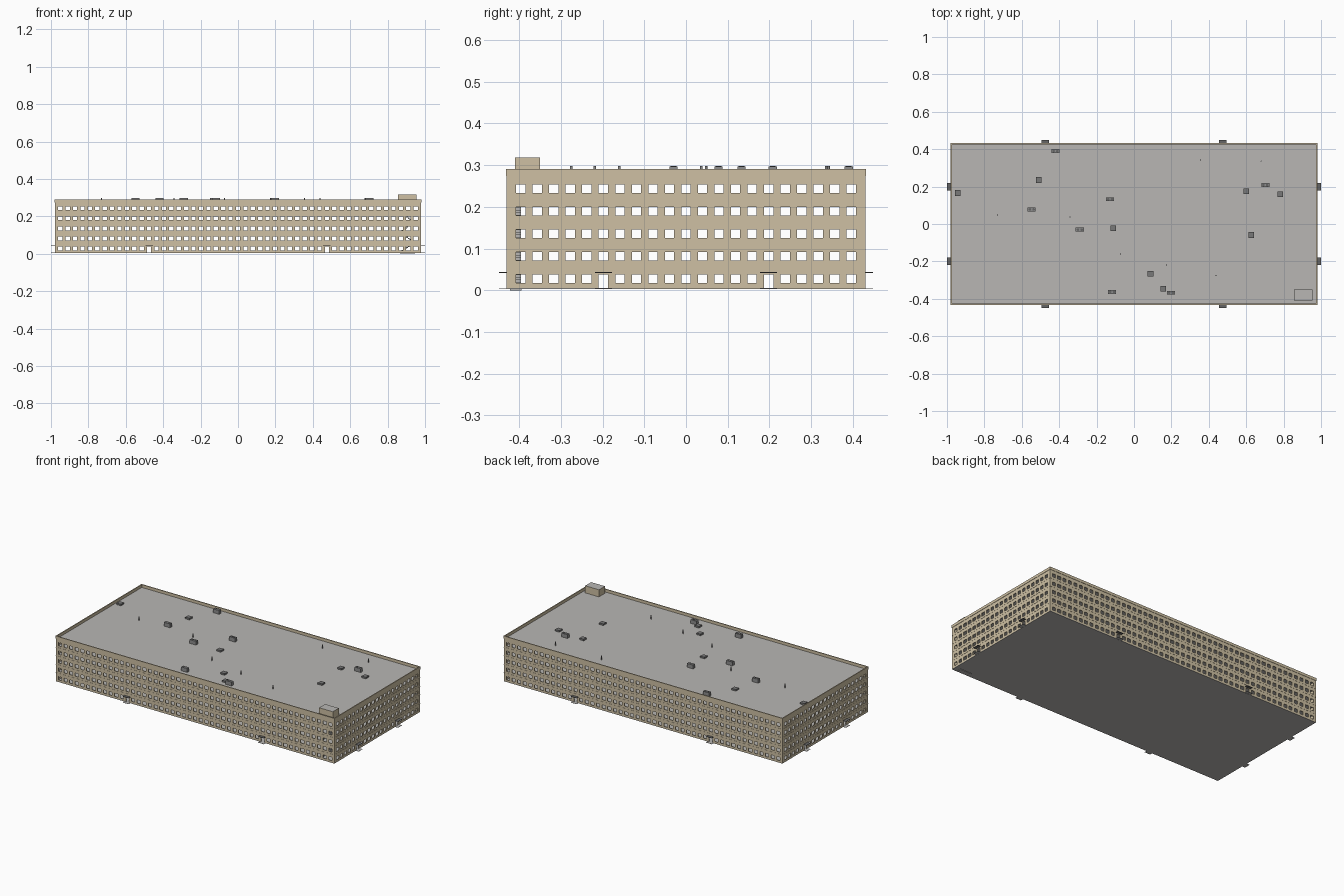
import bpy, bmesh
from math import pi
from mathutils import Matrix

cube = bpy.data.objects.get("Cube")
if cube:
    bpy.data.objects.remove(cube, do_unlink=True)


def material(name, r, g, b):
    m = bpy.data.materials.new(name)
    m.diffuse_color = (r, g, b, 1)
    m.use_nodes = True
    bsdf = m.node_tree.nodes["Principled BSDF"]
    bsdf.inputs["Base Color"].default_value = (r, g, b, 1)
    bsdf.inputs["Roughness"].default_value = 0.8
    return m


TAN = material("tan wall", 0.62, 0.53, 0.37)
GREY = material("concrete grey", 0.48, 0.47, 0.455)
METAL = material("unit grey", 0.27, 0.27, 0.27)
VENT = material("vent grey", 0.19, 0.19, 0.19)
DARK = material("dark grey", 0.13, 0.13, 0.13)


def finish(name, bm, *mats):
    mesh = bpy.data.meshes.new(name)
    bm.to_mesh(mesh)
    bm.free()
    for m in mats:
        mesh.materials.append(m)
    ob = bpy.data.objects.new(name, mesh)
    bpy.context.collection.objects.link(ob)
    return ob


def add_box(bm, x, y, z, sx, sy, sz):
    """Box centred on x, y with its bottom at z."""
    mat = Matrix.Translation((x, y, z + sz / 2)) @ Matrix.Diagonal((sx, sy, sz, 1))
    bmesh.ops.create_cube(bm, size=1, matrix=mat)


def boxes(name, mat, items):
    bm = bmesh.new()
    for it in items:
        add_box(bm, *it)
    return finish(name, bm, mat)


HX, HY = 0.978, 0.43          # half size of the building
PITCH, STOREY = 0.0396, 0.054
GROUND, ROOF_Z, TOP = 0.004, 0.273, 0.291
WIN_W, WIN_H, THICK = 0.0225, 0.0205, 0.004


# Walls: a grid of faces with window and door cells left out, then thickened
def wall(name, half, columns, door, place):
    us = [-half]
    for c in range(columns):
        u = (c - columns // 2) * PITCH
        us += [u - WIN_W / 2, u + WIN_W / 2]
    us.append(half)
    zs = [GROUND]
    for r in range(5):
        z = 0.0275 + r * STOREY
        zs += [z - WIN_H / 2, z + WIN_H / 2]
    zs.append(TOP)
    bm = bmesh.new()
    grid = [[bm.verts.new((u, 0, z)) for u in us] for z in zs]
    for r in range(len(zs) - 1):
        for c in range(len(us) - 1):
            column = (c - 1) // 2 - columns // 2
            opening = c % 2 == 1 and (r % 2 == 1 or (r == 0 and abs(column) == door))
            if not opening:
                bm.faces.new((grid[r][c], grid[r][c + 1],
                              grid[r + 1][c + 1], grid[r + 1][c]))
    ob = finish(name, bm, TAN)
    ob.matrix_world = place
    mod = ob.modifiers.new("thickness", "SOLIDIFY")
    mod.thickness = THICK
    mod.offset = -1


def facing(angle, distance):
    return Matrix.Rotation(angle, 4, "Z") @ Matrix.Translation((0, -distance, 0))


DOOR_X, DOOR_Y = 12, 5
wall("front_wall", HX, 49, DOOR_X, facing(0, HY))
wall("back_wall", HX, 49, DOOR_X, facing(pi, HY))
wall("left_wall", HY - THICK, 21, DOOR_Y, facing(pi / 2, HX))
wall("right_wall", HY - THICK, 21, DOOR_Y, facing(-pi / 2, HX))

# Slabs
IX, IY = 2 * (HX - THICK), 2 * (HY - THICK)
boxes("base_slab", GREY, [(0, 0, 0.003, 2 * HX, 2 * HY, 0.003)])
boxes("floors", GREY, [(0, 0, 0.003 + k * STOREY, IX, IY, 0.004) for k in range(1, 5)])
boxes("roof", GREY, [(0, 0, ROOF_Z - 0.005, IX, IY, 0.005)])


# Thin bands around the outside
def ring(z, out, width, height):
    for s in (-1, 1):
        yield (0, s * (HY + out - width / 2), z, 2 * (HX + out), width, height)
        yield (s * (HX + out - width / 2), 0, z, width, 2 * (HY + out - width), height)


boxes("string_courses", TAN,
      [b for k in range(1, 5) for b in ring(0.003 + k * STOREY, 0.001, 0.002, 0.002)])
boxes("cornice", TAN, ring(0.274, 0.002, 0.003, TOP - 0.274))

# Entrances: canopy and doorstep on every side
entrances = []
for s in (-1, 1):
    for t in (-1, 1):
        entrances.append((s * DOOR_X * PITCH, t * (HY + 0.008), 0.04, 0.022))
        entrances.append((s * (HX + 0.0105), t * DOOR_Y * PITCH, 0.023, 0.04))
boxes("entrance_canopies", DARK, [(x, y, 0.0415, a, b, 0.002) for x, y, a, b in entrances])
boxes("doorsteps", GREY, [(x, y, 0.004, a, b, 0.0015) for x, y, a, b in entrances])

# Corner stairs with their pit, and the roof house above
STEPS = 9
stairs = []
for k in range(4):
    for i in range(STEPS):
        step = i if k % 2 == 0 else STEPS - 1 - i
        stairs.append((0.87 + step * 0.0085, -0.402, 0.007 + k * STOREY + i * STOREY / STEPS,
                       0.0095, 0.012, STOREY / STEPS))
boxes("corner_stairs", GREY, stairs)
boxes("stair_pit", GREY, [(0.905, -0.408, 0, 0.08, 0.027, 0.004)])

bm = bmesh.new()
add_box(bm, 0.905, -0.38, ROOF_Z, 0.097, 0.06, 0.045)
bm.normal_update()
for f in bm.faces:
    f.material_index = int(f.normal.z > 0.5)
finish("roof_house", bm, TAN, GREY)

# Roof equipment: long twin-fan units, low square vents and pipes
units = [(-0.42, 0.39), (-0.547, 0.078), (-0.128, 0.133), (-0.29, -0.03),
         (-0.117, -0.363), (0.198, -0.368), (0.702, 0.208)]
vents = [(-0.51, 0.235), (-0.943, 0.166), (-0.11, -0.022), (0.088, -0.267),
         (0.157, -0.347), (0.6, 0.176), (0.782, 0.16), (0.627, -0.059)]
pipes = [(-0.729, 0.048), (-0.342, 0.037), (-0.072, -0.16), (0.173, -0.219),
         (0.438, -0.275), (0.355, 0.342), (0.68, 0.336)]


def cylinders(name, mat, spots, radius, z, height):
    bm = bmesh.new()
    for x, y in spots:
        bmesh.ops.create_cone(bm, cap_ends=True, segments=12, radius1=radius, radius2=radius,
                              depth=height, matrix=Matrix.Translation((x, y, z + height / 2)))
    finish(name, bm, mat)


boxes("roof_units", METAL, [(x, y, ROOF_Z, 0.043, 0.02, 0.024) for x, y in units])
cylinders("unit_fans", DARK, [(x + s * 0.01, y) for x, y in units for s in (-1, 1)],
          0.007, 0.297, 0.001)
boxes("roof_vents", VENT, [(x, y, ROOF_Z, 0.03, 0.03, 0.01) for x, y in vents])
cylinders("roof_pipes", METAL, pipes, 0.003, ROOF_Z, 0.025)
